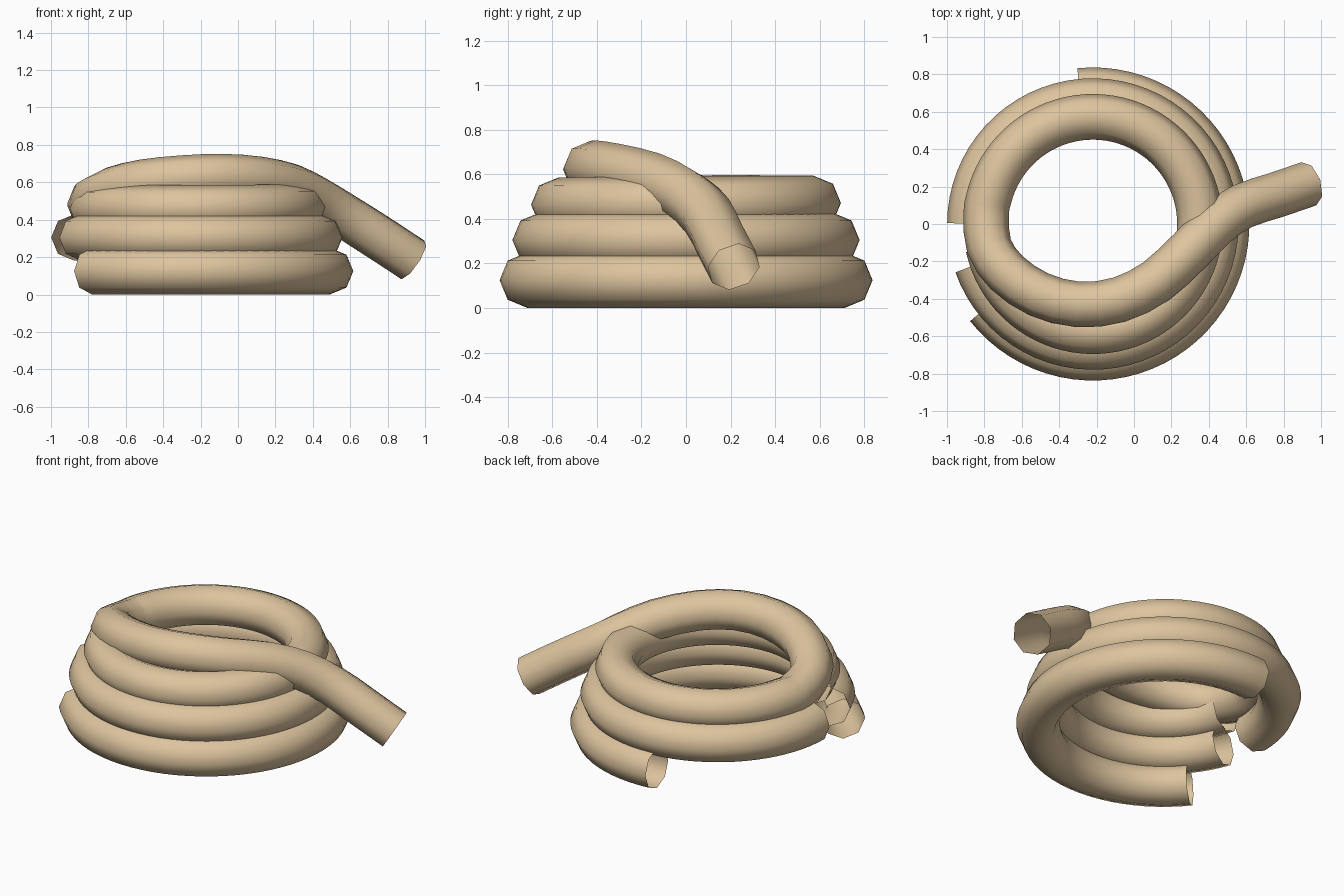
import bpy
import bmesh
from math import sin, cos, radians, pi
from mathutils import Vector

if "Cube" in bpy.data.objects:
    bpy.data.objects.remove(bpy.data.objects["Cube"])

# Single tan colour
tan = bpy.data.materials.new("tan rope")
tan.use_nodes = True
colour = (0.72, 0.55, 0.34, 1)
tan.diffuse_color = colour
tan.node_tree.nodes["Principled BSDF"].inputs["Base Color"].default_value = colour

SIDES = 8
CENTRE_X = -0.22


def arc(radius, z_start, z_end, start, end, steps):
    """Points along a level or gently rising arc, angles in degrees."""
    points = []
    for i in range(steps + 1):
        t = i / steps
        a = radians(start + (end - start) * t)
        points.append(Vector((CENTRE_X + radius * cos(a), radius * sin(a),
                              z_start + (z_end - z_start) * t)))
    return points


def smooth_path(points, steps):
    """Catmull-Rom curve through the points."""
    padded = [points[0] * 2 - points[1]] + points + [points[-1] * 2 - points[-2]]
    path = []
    for p0, p1, p2, p3 in zip(padded, padded[1:], padded[2:], padded[3:]):
        for i in range(steps):
            t = i / steps
            path.append(0.5 * (2 * p1 + (p2 - p0) * t
                               + (2 * p0 - 5 * p1 + 4 * p2 - p3) * t ** 2
                               + (3 * p1 - p0 - 3 * p2 + p3) * t ** 3))
    return path + [points[-1]]


def tube(name, path, radius):
    """Sweep an open-ended octagonal tube along a path."""
    bm = bmesh.new()
    rings = []
    last = len(path) - 1
    for i, p in enumerate(path):
        along = (path[min(i + 1, last)] - path[max(i - 1, 0)]).normalized()
        side = along.cross(Vector((0, 0, 1))).normalized()
        up = side.cross(along)
        rings.append([bm.verts.new(p + radius * (side * cos(a) + up * sin(a)))
                      for a in (2 * pi * k / SIDES for k in range(SIDES))])
    for r0, r1 in zip(rings, rings[1:]):
        for k in range(SIDES):
            n = (k + 1) % SIDES
            bm.faces.new((r0[k], r0[n], r1[n], r1[k])).smooth = True
    bmesh.ops.recalc_face_normals(bm, faces=bm.faces)
    mesh = bpy.data.meshes.new(name)
    bm.to_mesh(mesh)
    bm.free()
    mesh.materials.append(tan)
    obj = bpy.data.objects.new(name, mesh)
    bpy.context.collection.objects.link(obj)


# Lower loops, each stopping short of a full turn
tube("bottom_loop", arc(0.713, 0.125, 0.125, -142, 96, 48), 0.124)
tube("middle_loop", arc(0.655, 0.305, 0.305, -161, 180, 64), 0.124)

# Top loop rises over its own start and runs off as the loose end
top_loop = arc(0.573, 0.46, 0.475, -168, 175, 40)
loose_end = [Vector(p) for p in (
    (-0.775, -0.12, 0.51), (-0.68, -0.26, 0.56), (-0.51, -0.375, 0.6),
    (-0.3, -0.43, 0.622), (-0.08, -0.405, 0.63), (0.12, -0.305, 0.615),
    (0.3, -0.14, 0.575), (0.44, 0.0, 0.505), (0.58, 0.095, 0.415),
    (0.76, 0.155, 0.3), (0.935, 0.215, 0.185))]
tube("top_loop_and_loose_end", smooth_path(top_loop + loose_end, 2), 0.122)
